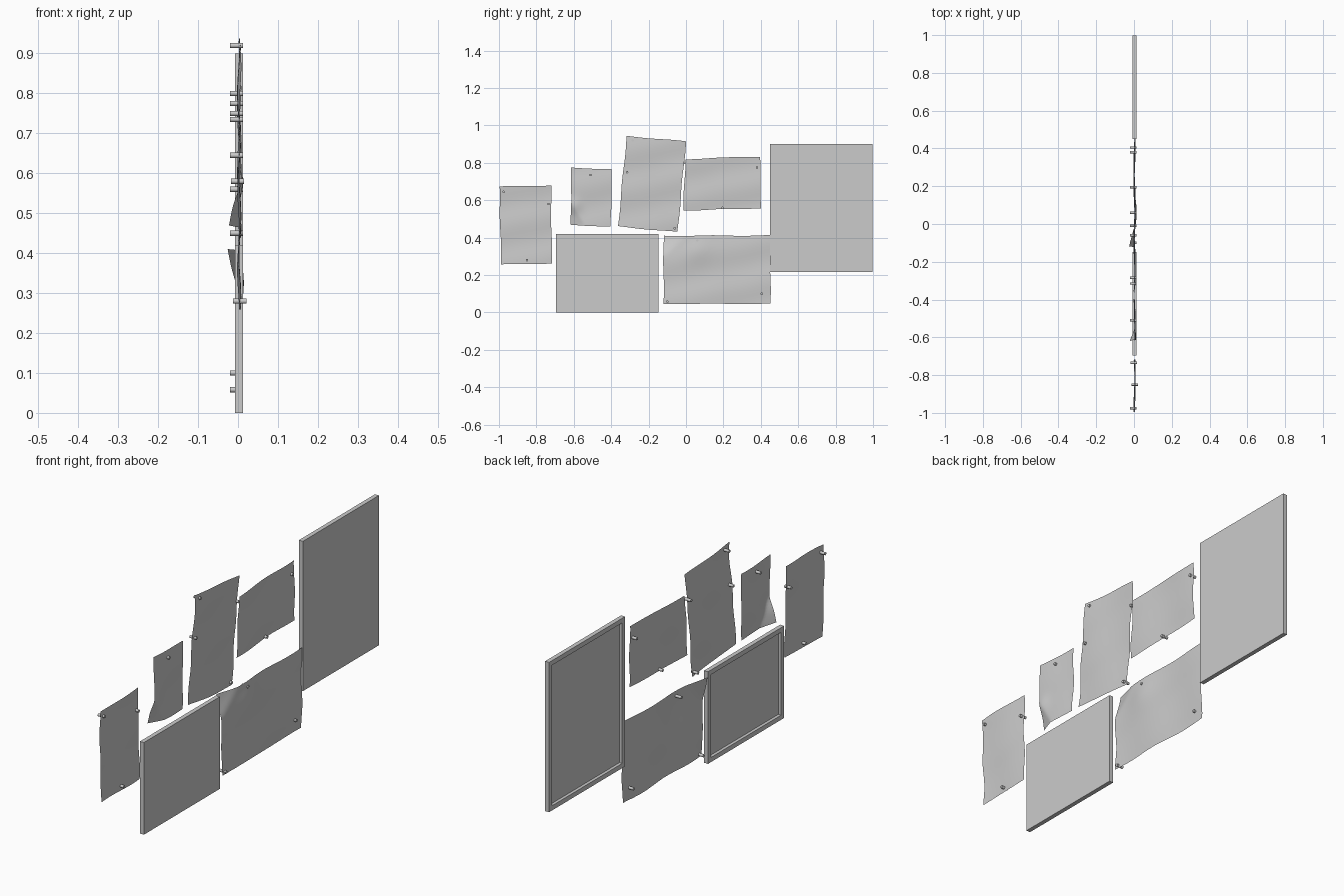
import bpy, bmesh, math
from mathutils import Vector, Matrix

if "Cube" in bpy.data.objects:
    bpy.data.objects.remove(bpy.data.objects["Cube"])


def finish(bm, name, smooth=False):
    bmesh.ops.recalc_face_normals(bm, faces=bm.faces)
    me = bpy.data.meshes.new(name)
    bm.to_mesh(me)
    bm.free()
    if smooth:
        for p in me.polygons:
            p.use_smooth = True
    ob = bpy.data.objects.new(name, me)
    bpy.context.collection.objects.link(ob)
    return ob


# Stretched board: flat face on +x, recessed back on -x
def board(name, y0, y1, z0, z1, x0=-0.008, x1=0.012, border=0.03, depth=0.014):
    bm = bmesh.new()
    bmesh.ops.create_cube(bm, size=1)
    for v in bm.verts:
        v.co = Vector((x1 if v.co.x > 0 else x0,
                       y1 if v.co.y > 0 else y0,
                       z1 if v.co.z > 0 else z0))
    back = min(bm.faces, key=lambda f: f.calc_center_median().x)
    bmesh.ops.inset_region(bm, faces=[back], thickness=border)
    inner = bmesh.ops.extrude_face_region(bm, geom=[back])
    verts = [g for g in inner["geom"] if isinstance(g, bmesh.types.BMVert)]
    bmesh.ops.translate(bm, verts=verts, vec=(depth, 0, 0))
    if back.is_valid:
        bmesh.ops.delete(bm, geom=[back], context='FACES_ONLY')
    return finish(bm, name)


# Wavy paper sheet between corners (bottom left, bottom right, top right, top left).
# curl = (corner u, corner v, y reach, z reach, lift), bumps = (y, z, radius, height)
def sheet(name, corners, seed, curl=None, bumps=(), n=28):
    bl, br, tr, tl = [Vector(c) for c in corners]
    bm = bmesh.new()
    bmesh.ops.create_grid(bm, x_segments=n, y_segments=n, size=0.5)
    for vert in bm.verts:
        u, v = vert.co.x + 0.5, vert.co.y + 0.5
        p = bl.lerp(br, u).lerp(tl.lerp(tr, u), v)
        y, z = p
        x = 0.003 + 0.0028 * math.sin(17 * y + 5 * z + seed) \
            + 0.0025 * math.sin(29 * z - 6 * y + 2.3 * seed)
        for by, bz, r, h in bumps:
            x += h * math.exp(-((y - by) ** 2 + (z - bz) ** 2) / r ** 2)
        if curl:
            cu, cv, ry, rz, lift = curl
            c = bl.lerp(br, cu).lerp(tl.lerp(tr, cu), cv)
            x -= lift * max(0, 1 - abs(y - c.x) / ry - abs(z - c.y) / rz)
        # slightly uneven edges
        y += 0.002 * math.sin(21 * z + seed)
        z += 0.002 * math.sin(19 * y + seed)
        vert.co = (x, y, z)
    return finish(bm, name, True)


# Pin pushed through the paper along x
def pin(i, y, z, x=-0.004, length=0.033, radius=0.0065):
    bm = bmesh.new()
    bmesh.ops.create_cone(bm, cap_ends=True, segments=16, radius1=radius,
                          radius2=radius, depth=length,
                          matrix=Matrix.Translation((x, y, z)) @ Matrix.Rotation(math.pi / 2, 4, 'Y'))
    ob = finish(bm, f"pin_{i}")
    for p in ob.data.polygons:
        p.use_smooth = len(p.vertices) == 4
    for e in ob.data.edges:
        a, b = [ob.data.vertices[k].co.x for k in e.vertices]
        e.use_edge_sharp = abs(a - b) < 1e-4


board("large_board", 0.45, 0.998, 0.217, 0.90)
board("small_board", -0.695, -0.147, 0.0, 0.42)

sheet("paper_far_left", [(-0.988, 0.256), (-0.717, 0.263), (-0.722, 0.68), (-0.998, 0.673)], 0.5)
sheet("paper_small", [(-0.617, 0.468), (-0.403, 0.46), (-0.396, 0.767), (-0.613, 0.774)], 1.7,
      curl=(0, 0, 0.08, 0.12, 0.027), bumps=[(-0.6, 0.57, 0.04, 0.009)])
sheet("paper_tall", [(-0.363, 0.46), (-0.045, 0.43), (0.0, 0.914), (-0.317, 0.944)], 2.6)
sheet("paper_wide", [(-0.015, 0.545), (0.402, 0.558), (0.395, 0.834), (-0.003, 0.82)], 4.0)
sheet("paper_low", [(-0.12, 0.046), (0.452, 0.046), (0.449, 0.412), (-0.12, 0.41)], 5.2,
      curl=(0, 1, 0.11, 0.11, 0.025), bumps=[(0.06, 0.34, 0.07, 0.007)])

# Pins holding the papers
pins = [(-0.975, 0.645), (-0.735, 0.58, -0.001), (-0.85, 0.28, 0.0045),
        (-0.51, 0.735),
        (-0.285, 0.92), (-0.315, 0.75), (-0.06, 0.45),
        (-0.01, 0.80), (0.38, 0.775), (0.195, 0.56),
        (0.06, 0.385), (0.405, 0.10), (-0.10, 0.058)]
for i, p in enumerate(pins):
    pin(i + 1, *p)
